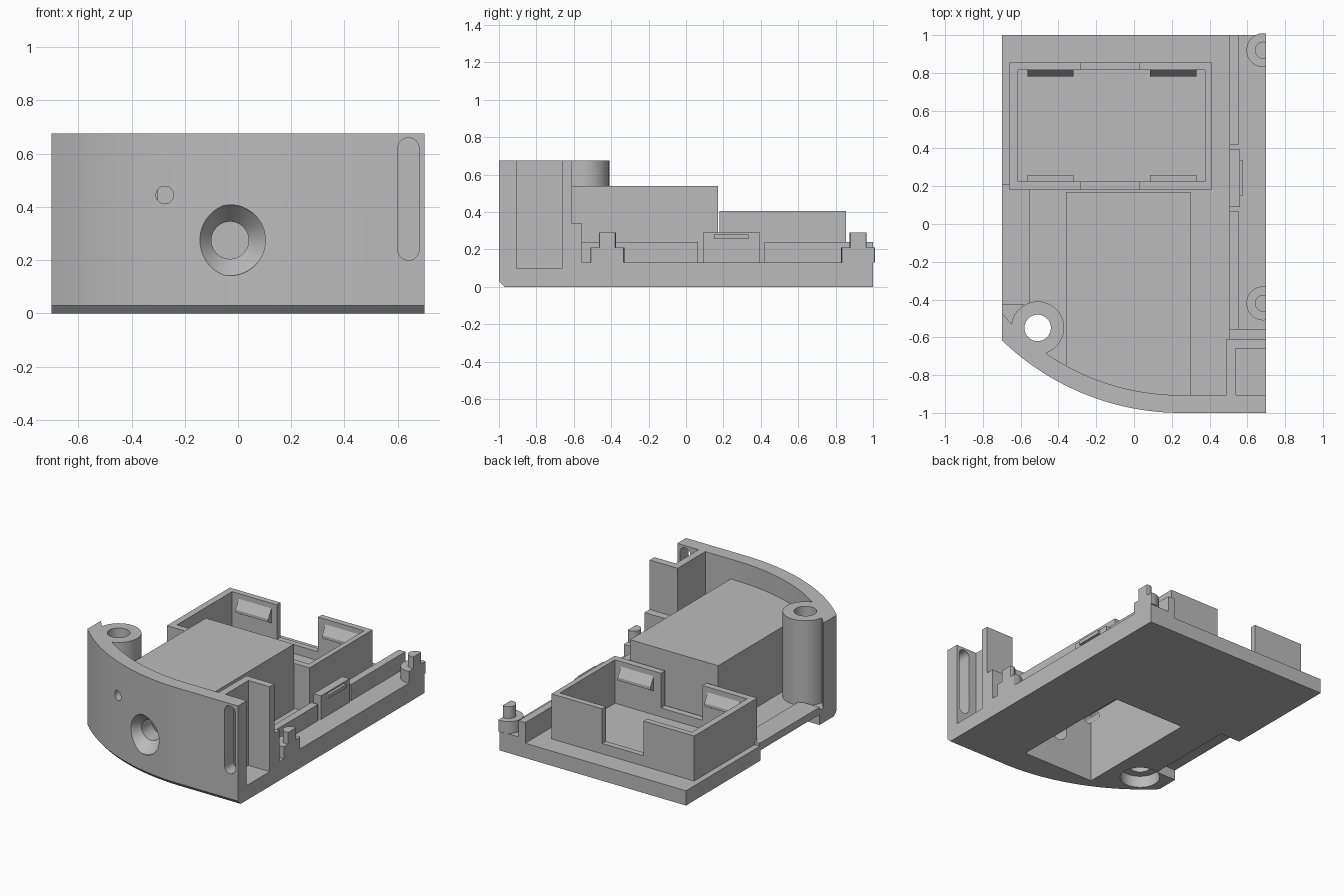
import bpy, bmesh, math
from mathutils import Matrix, Vector

cube = bpy.data.objects.get("Cube")
if cube:
    bpy.data.objects.remove(cube)

grey = bpy.data.materials.new("plain grey")
grey.use_nodes = True
grey.diffuse_color = (0.5, 0.5, 0.5, 1)
grey.node_tree.nodes["Principled BSDF"].inputs["Base Color"].default_value = (0.5, 0.5, 0.5, 1)


def finish(name, bm):
    bmesh.ops.recalc_face_normals(bm, faces=bm.faces)
    mesh = bpy.data.meshes.new(name)
    bm.to_mesh(mesh)
    bm.free()
    mesh.materials.append(grey)
    ob = bpy.data.objects.new(name, mesh)
    bpy.context.collection.objects.link(ob)
    return ob


def prism(name, pts, z0, z1, low_pts=None):
    """Closed outline extruded upward, with an optional different lower outline."""
    bm = bmesh.new()
    low = [bm.verts.new((x, y, z0)) for x, y in (low_pts or pts)]
    top = [bm.verts.new((x, y, z1)) for x, y in pts]
    bm.faces.new(low)
    bm.faces.new(top)
    for i in range(len(pts)):
        j = (i + 1) % len(pts)
        bm.faces.new((low[i], low[j], top[j], top[i]))
    return finish(name, bm)


def box(name, x0, x1, y0, y1, z0, z1):
    return prism(name, [(x0, y0), (x1, y0), (x1, y1), (x0, y1)], z0, z1)


def circle(cx, cy, r, n=48, xmax=9):
    return [(min(cx + r * math.cos(math.tau * i / n), xmax),
             cy + r * math.sin(math.tau * i / n)) for i in range(n)]


def lathe_y(name, x, z, rings, n=48):
    """Solid of revolution about an axis along y; rings are (y, radius)."""
    bm = bmesh.new()
    loops = [[bm.verts.new((x + r * math.cos(math.tau * i / n), y,
                            z + r * math.sin(math.tau * i / n))) for i in range(n)]
             for y, r in rings]
    for a, b in zip(loops, loops[1:]):
        for i in range(n):
            j = (i + 1) % n
            bm.faces.new((a[i], a[j], b[j], b[i]))
    bm.faces.new(loops[0])
    bm.faces.new(loops[-1])
    return finish(name, bm)


def cut(ob, *cutters):
    for c in cutters:
        c.hide_render = True
        mod = ob.modifiers.new("cut", 'BOOLEAN')
        mod.operation = 'DIFFERENCE'
        mod.solver = 'EXACT'
        mod.object = c
    bpy.context.view_layer.update()
    dg = bpy.context.evaluated_depsgraph_get()
    mesh = bpy.data.meshes.new_from_object(ob.evaluated_get(dg))
    ob.modifiers.clear()
    ob.data = mesh


def smooth(*obs):
    bpy.ops.object.select_all(action='DESELECT')
    for ob in obs:
        ob.select_set(True)
    bpy.context.view_layer.objects.active = obs[0]
    bpy.ops.object.shade_smooth_by_angle(angle=math.radians(30))


def arc(radius, x0, x1, n=32):
    """Bowed front, tangent to the straight stretch at x = 0.25."""
    cx, cy = 0.25, 0.364
    return [(x, cy - math.sqrt(radius ** 2 - (x - cx) ** 2))
            for x in (x0 + (x1 - x0) * i / n for i in range(n + 1))]


FLOOR, TOP = 0.10, 0.675
outer = [(0.7, -1.0)] + arc(1.364, 0.25, -0.7)
inner = arc(1.27, -0.56, 0.25) + [(0.7, -0.906)]

# Cutters
cavity = box("cavity_cutter", -0.30, 0.24, -0.78, 0.11, -0.1, 0.48)
lens = lathe_y("lens_cutter", -0.03, 0.275,
               [(-1.1, 0.133), (-0.966, 0.133), (-0.89, 0.07), (-0.7, 0.07)])
pinhole = lathe_y("pinhole_cutter", -0.275, 0.445, [(-1.1, 0.033), (-0.7, 0.033)], 24)
screw = prism("screw_cutter", circle(-0.51, -0.55, 0.07), -0.1, 0.9)
counterbore = prism("counterbore_cutter", circle(-0.51, -0.55, 0.125), -0.1, 0.08)
slot_pts = [(0.04 * math.cos(a), 0.04 * math.sin(a) + (0.19 if i < 13 else -0.19))
            for i, a in enumerate([math.pi * k / 12 for k in range(13)]
                                  + [math.pi + math.pi * k / 12 for k in range(13)])]
slot = prism("slot_cutter", slot_pts, -0.1, 0.1)
slot.data.transform(Matrix.Translation(Vector((0.64, -0.95, 0.43))) @ Matrix.Rotation(math.pi / 2, 4, 'X'))
cutters = [cavity, lens, pinhole, screw, counterbore, slot]

# Floor plate with a side recess and a chamfered front edge
plate = outer + [(-0.7, -0.43), (-0.55, -0.43), (-0.55, 0.2), (-0.7, 0.2), (-0.7, 1), (0.7, 1)]
chamfer = [(x, y + 0.03) if i < len(outer) else (x, y) for i, (x, y) in enumerate(plate)]
lower = prism("floor_plate_lower", plate, 0, 0.03, chamfer)
upper = prism("floor_plate_upper", plate, 0.03, FLOOR)
for ob in (lower, upper):
    cut(ob, cavity, screw, counterbore)
box("side_lip", -0.7, -0.55, -0.43, 0.21, 0.07, 0.12)

# Bowed front wall
wall = prism("front_wall", outer + [(-0.7, -0.47), (-0.64, -0.54)] + inner, FLOOR, TOP)
cut(wall, lens, pinhole, slot)

# Screw post
post = prism("screw_post", circle(-0.51, -0.55, 0.14), FLOOR, TOP)
cut(post, screw)

# Hollow central housing
housing = prism("central_housing",
                [(-0.36, -0.78), (-0.05, -0.9), (0.3, -0.93), (0.3, 0.17), (-0.36, 0.17)], FLOOR, 0.54)
cut(housing, cavity, lens, pinhole)

# Corner pocket, open towards the side
prism("corner_pocket", [(0.49, -0.906), (0.54, -0.906), (0.54, -0.66), (0.7, -0.66),
                        (0.7, -0.61), (0.49, -0.61)], FLOOR, TOP)
box("pocket_rib", 0.505, 0.7, -0.61, -0.555, FLOOR, 0.34)

# Open tray with notched front and back walls
tray = box("tray", -0.66, 0.41, 0.18, 0.855, FLOOR, 0.405)
tray_cutters = [box("tray_cutter", -0.615, 0.375, 0.225, 0.815, 0.11, 0.6),
                box("notch_cutter", -0.28, 0.03, 0.1, 0.95, 0.17, 0.6)]
cut(tray, *tray_cutters)

# Snap ridges inside the tray
for y, side, tag in ((0.815, -1, "back"), (0.225, 1, "front")):
    for x0, x1 in ((-0.565, -0.32), (0.085, 0.33)):
        bm = bmesh.new()
        ends = [[bm.verts.new((x, y + side * d, z)) for d, z in
                 ((0, 0.37), (0.035, 0.31), (0.035, 0.29), (0, 0.27))] for x in (x0, x1)]
        for e in ends:
            bm.faces.new(e)
        for i in range(4):
            j = (i + 1) % 4
            bm.faces.new((ends[0][i], ends[0][j], ends[1][j], ends[1][i]))
        finish(tag + "_snap_ridge", bm)

# Side rail, ledge and clip
box("side_ledge", 0.505, 0.7, -0.555, 1, FLOOR, 0.13)
for y0, y1 in ((-0.555, 0.065), (0.42, 1)):
    box("side_rail", 0.505, 0.555, y0, y1, 0.13, 0.24)
box("side_clip", 0.505, 0.56, 0.09, 0.395, 0.13, 0.29)
box("clip_catch", 0.56, 0.578, 0.15, 0.335, 0.255, 0.28)

# Locating pins
pins = []
for y in (-0.42, 0.92):
    pins.append(prism("pin_base", circle(0.685, y, 0.09, xmax=0.7), 0.13, 0.21))
    pins.append(prism("pin", circle(0.685, y, 0.045, xmax=0.7), 0.21, 0.29))

for c in cutters + tray_cutters:
    bpy.data.objects.remove(c)
smooth(lower, upper, wall, post, housing, *pins)
